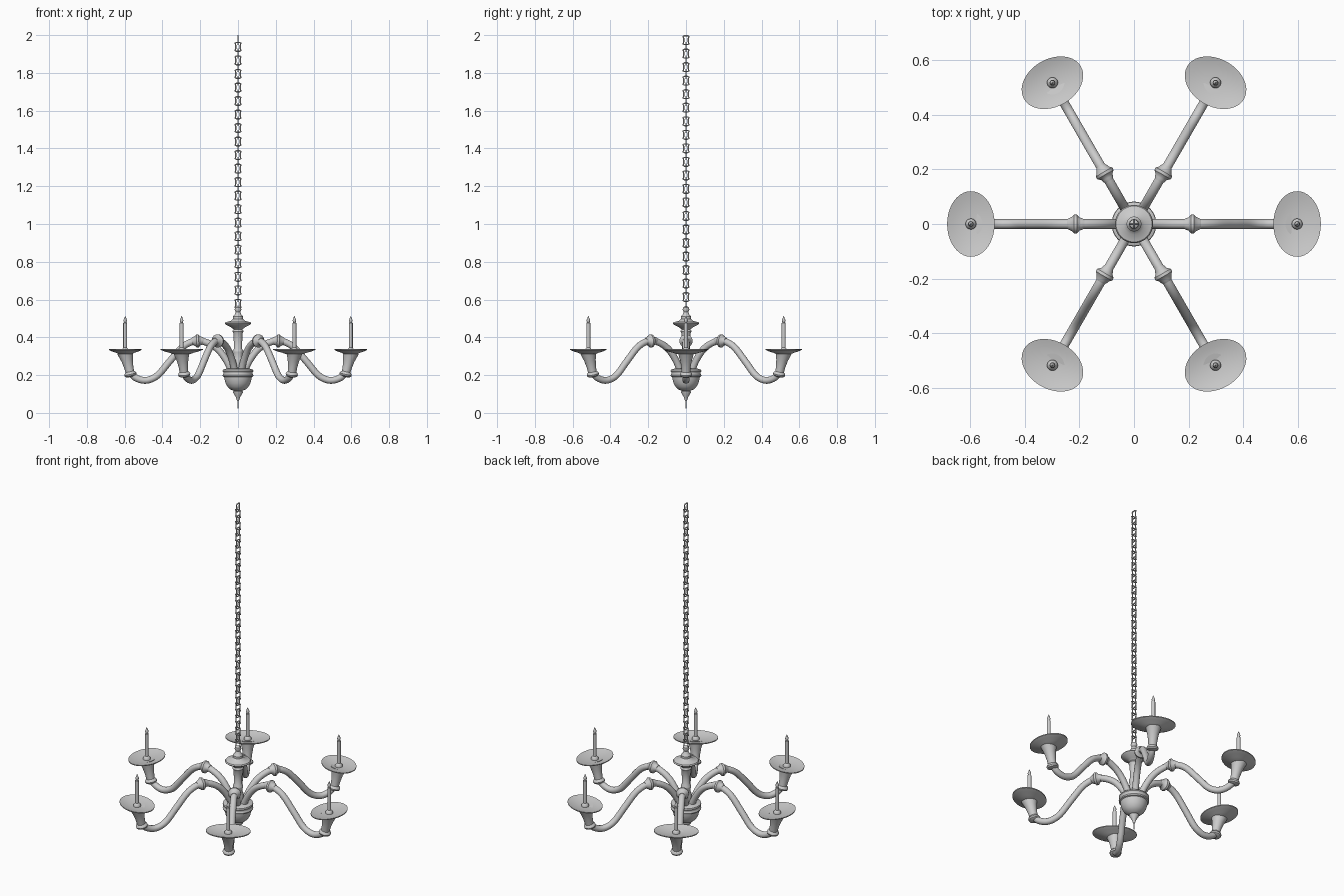
import bpy, bmesh, math
from mathutils import Vector, Matrix

if "Cube" in bpy.data.objects:
    bpy.data.objects.remove(bpy.data.objects["Cube"])


def finish(name, bm, matrix, angle=40):
    bmesh.ops.remove_doubles(bm, verts=bm.verts, dist=1e-5)
    bmesh.ops.recalc_face_normals(bm, faces=bm.faces)
    me = bpy.data.meshes.new(name)
    bm.to_mesh(me)
    bm.free()
    ob = bpy.data.objects.new(name, me)
    bpy.context.collection.objects.link(ob)
    ob.matrix_world = matrix
    bpy.ops.object.select_all(action='DESELECT')
    ob.select_set(True)
    bpy.context.view_layer.objects.active = ob
    bpy.ops.object.shade_smooth_by_angle(angle=math.radians(angle))
    return ob


def skin(bm, rings, closed=False):
    n = len(rings[0])
    count = len(rings) if closed else len(rings) - 1
    for i in range(count):
        a, b = rings[i], rings[(i + 1) % len(rings)]
        for j in range(n):
            k = (j + 1) % n
            bm.faces.new((a[j], a[k], b[k], b[j]))
    if not closed:
        bm.faces.new(rings[0])
        bm.faces.new(rings[-1])


def lathe(name, profile, matrix=Matrix(), sides=32, sx=1.0, sy=1.0):
    """Revolve (radius, z) points around z."""
    bm = bmesh.new()
    rings = []
    for r, z in profile:
        r = max(r, 0.0003)
        rings.append([bm.verts.new((sx * r * math.cos(t), sy * r * math.sin(t), z))
                      for t in (2 * math.pi * j / sides for j in range(sides))])
    skin(bm, rings)
    return finish(name, bm, matrix)


def smooth_path(pts, steps=6):
    p = [Vector(q) for q in pts]
    p = [2 * p[0] - p[1]] + p + [2 * p[-1] - p[-2]]
    out = []
    for i in range(1, len(p) - 2):
        a, b, c, d = p[i - 1:i + 3]
        for s in range(steps):
            t = s / steps
            out.append(0.5 * (2 * b + (c - a) * t + (2 * a - 5 * b + 4 * c - d) * t * t
                              + (3 * b - a - 3 * c + d) * t ** 3))
    return out + [p[-2]]


def tube(name, path, radius, matrix, sides=14, closed=False):
    """Sweep a circle along (x, z) points lying in the XZ plane."""
    bm = bmesh.new()
    rings, n = [], len(path)
    for i, p in enumerate(path):
        if closed:
            d = Vector(path[(i + 1) % n]) - Vector(path[i - 1])
        else:
            d = Vector(path[min(i + 1, n - 1)]) - Vector(path[max(i - 1, 0)])
        d.normalize()
        ring = []
        for j in range(sides):
            t = 2 * math.pi * j / sides
            u, v = radius * math.cos(t), radius * math.sin(t)
            ring.append(bm.verts.new((p[0] - d[1] * u, v, p[1] + d[0] * u)))
        rings.append(ring)
    skin(bm, rings, closed)
    return finish(name, bm, matrix, 50)


def rot_z(a):
    return Matrix.Rotation(a, 4, 'Z')


def place(x, z, tilt=0):
    return Matrix.Translation((x, 0, z)) @ Matrix.Rotation(tilt, 4, 'Y')


# Central bowl with bottom finial
lathe("bowl", [(0, 0), (0.003, 0.06), (0.008, 0.072), (0.012, 0.085), (0.026, 0.107),
               (0.027, 0.112), (0.022, 0.117), (0.04, 0.124), (0.055, 0.138), (0.066, 0.157),
               (0.072, 0.18), (0.073, 0.19), (0.08, 0.193), (0.082, 0.2), (0.077, 0.206),
               (0.077, 0.214), (0.082, 0.22), (0.08, 0.228), (0.06, 0.235), (0, 0.24)], sides=40)

# Column with its saucer and top knob
lathe("column", [(0.03, 0.23), (0.03, 0.28), (0.022, 0.3), (0.028, 0.322), (0.028, 0.33),
                 (0.021, 0.34), (0.024, 0.42), (0.03, 0.432), (0.024, 0.442), (0.035, 0.452),
                 (0.064, 0.467), (0.07, 0.474), (0.066, 0.48), (0.038, 0.487), (0.027, 0.498),
                 (0.027, 0.51), (0.018, 0.52), (0.012, 0.535), (0.018, 0.546), (0.016, 0.558),
                 (0, 0.568)])

# Hanging chain, links turned a quarter each time
half, pitch, count = 0.023, 0.0358, 40
link = [(0.008, half), (0.0155, half - 0.003), (0.0125, 0.010), (0.0125, -0.010),
        (0.0155, -half + 0.003), (0.008, -half)]
link += [(-x, z) for x, z in reversed(link)]
top = 2.0 - half - 0.0035
for i in range(count):
    tube(f"chain_link_{i + 1}", link, 0.0035,
         Matrix.Translation((0, 0, top - i * pitch)) @ rot_z(math.pi / 2 * ((i + 1) % 2)),
         sides=8, closed=True)

# Six arms, each with bead, socket, drip dish and candle
arm_path = smooth_path([(0.03, 0.21), (0.06, 0.275), (0.105, 0.335), (0.16, 0.37), (0.22, 0.382),
                        (0.29, 0.352), (0.36, 0.275), (0.42, 0.204), (0.465, 0.177),
                        (0.505, 0.173), (0.545, 0.188), (0.572, 0.215)])
bead = [(0.017, -0.034), (0.022, -0.022), (0.024, -0.015), (0.034, -0.007), (0.035, 0.004),
        (0.027, 0.011), (0.022, 0.022), (0.017, 0.03)]
socket = [(0.018, -0.016), (0.03, -0.01), (0.033, -0.002), (0.03, 0.006), (0.023, 0.012),
          (0.025, 0.04), (0.031, 0.075), (0.04, 0.105), (0.044, 0.118)]
dish = [(0, 0.308), (0.4, 0.311), (0.55, 0.318), (0.8, 0.325), (1, 0.334), (1, 0.339),
        (0.75, 0.332), (0.4, 0.326), (0, 0.324)]
candle = [(0.02, 0.32), (0.02, 0.333), (0.015, 0.34), (0.0105, 0.345), (0.0105, 0.476),
          (0.006, 0.479), (0.0095, 0.487), (0.0085, 0.494), (0.004, 0.505), (0, 0.514)]
for i in range(6):
    turn = rot_z(i * math.pi / 3)
    n = i + 1
    tube(f"arm_{n}", arm_path, 0.018, turn)
    lathe(f"arm_bead_{n}", bead, turn @ place(0.215, 0.381, math.radians(92)), 20)
    lathe(f"candle_socket_{n}", socket, turn @ place(0.570, 0.206, math.radians(13)), 20)
    lathe(f"drip_dish_{n}", dish, turn @ place(0.597, 0), 40, 0.087, 0.12)
    lathe(f"candle_{n}", candle, turn @ place(0.597, 0), 16)
